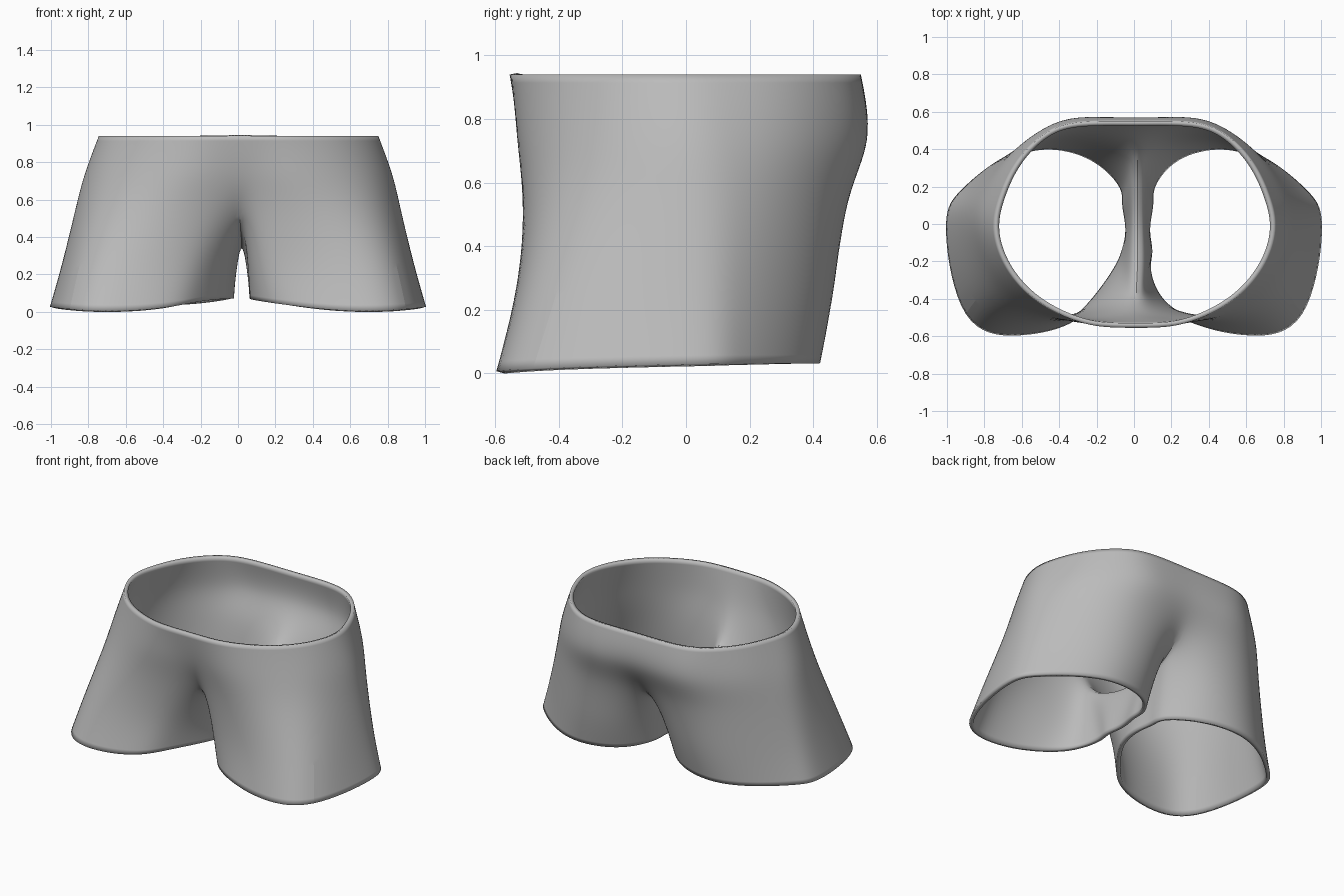
import bpy, bmesh, math
from mathutils import Vector

if "Cube" in bpy.data.objects:
    bpy.data.objects.remove(bpy.data.objects["Cube"])

# Half contours from front centre, round the outside, to back centre
HEM = [(.05, -.24), (.17, -.43), (.36, -.54), (.62, -.585), (.90, -.50), (1.0, -.02),
       (.93, .16), (.72, .34), (.48, .42), (.22, .36), (.05, .20)]
HEM_Z = [.07, .055, .025, 0, .015, .03, .03, .03, .03, .04, .07]
THIGH = [(.04, -.28), (.14, -.43), (.34, -.50), (.60, -.525), (.85, -.42), (.935, -.02),
         (.88, .16), (.70, .35), (.46, .46), (.20, .42), (.035, .25)]
FORK = [(0, -.44), (.12, -.48), (.32, -.51), (.55, -.47), (.76, -.32), (.86, -.02),
        (.81, .18), (.66, .37), (.44, .49), (.18, .49), (0, .43)]
HIP = [(0, -.515), (.12, -.525), (.30, -.53), (.53, -.45), (.73, -.28), (.825, -.02),
       (.78, .17), (.66, .38), (.42, .56), (.20, .59), (0, .59)]
WAIST = [(0, -.555), (.14, -.55), (.30, -.52), (.52, -.41), (.68, -.23), (.745, -.03),
         (.71, .15), (.62, .34), (.45, .50), (.25, .545), (0, .548)]
INNER = 4


def contour(points, heights):
    """Outer half loop, pushed out a little to offset subdivision shrinkage."""
    p = [Vector((x, y, z)) for (x, y), z in zip(points, heights)]
    out = [v.copy() for v in p]
    for i in range(1, len(p) - 1):
        d = (2 * p[i] - p[i - 1] - p[i + 1]) / 5
        out[i] += Vector((d.x, d.y, 0))
    return out


def inner_leg(row, level):
    """Inner thigh from back centre to front centre, meeting in a low ridge."""
    pts = []
    for k in range(1, INNER + 1):
        t = k / (INNER + 1)
        arch = math.sin(math.pi * t)
        p = row[-1].lerp(row[0], t)
        if level == 2:
            p.x = 0
            p.z -= .17 * arch
        else:
            p.x += .015 * math.sin(9 * t + level)
            p.z -= .02 * arch * level
        pts.append(p)
    return pts


rows = [contour(HEM, HEM_Z), contour(THIGH, [.25] * 11), contour(FORK, [.57] * 10 + [.53]),
        contour(HIP, [.73] * 11), contour(WAIST, [.94] * 11)]
for i in range(3):
    rows[i] += inner_leg(rows[i], i)

bm = bmesh.new()
for side in (1, -1):
    # Legs are closed loops, the hip section uses the outer columns only
    grid = []
    for level, row in enumerate(rows):
        ring = []
        for i, p in enumerate(row):
            x = p.x * side
            if level < 2 and i < 2:          # uneven front fold
                x -= (.045 if side < 0 else .02) * (1 + i * .5)
            if i in (0, 10) or i > 10:       # fork drifts to one side
                x += .02
            elif level > 2:
                x += .003
            ring.append(bm.verts.new((x, p.y, p.z)))
        grid.append(ring)
    for level in range(4):
        lo, hi = grid[level], grid[level + 1]
        count = len(lo) if level < 2 else 10
        for i in range(count):
            j = (i + 1) % len(lo)
            quad = [lo[i], lo[j], hi[j], hi[i]]
            bm.faces.new(quad if side > 0 else quad[::-1])
bmesh.ops.remove_doubles(bm, verts=bm.verts, dist=.0005)

mesh = bpy.data.meshes.new("shorts")
bm.to_mesh(mesh)
bm.free()
shorts = bpy.data.objects.new("shorts", mesh)
bpy.context.collection.objects.link(shorts)

# Smooth cloth with a thin wall
sub = shorts.modifiers.new("smooth_cloth", 'SUBSURF')
sub.levels = sub.render_levels = 3
wall = shorts.modifiers.new("cloth_thickness", 'SOLIDIFY')
wall.thickness = .025
wall.offset = -1

grey = bpy.data.materials.new("plain_grey")
grey.diffuse_color = (.5, .5, .5, 1)
grey.use_nodes = True
grey.node_tree.nodes["Principled BSDF"].inputs["Base Color"].default_value = grey.diffuse_color
mesh.materials.append(grey)

bpy.context.view_layer.objects.active = shorts
shorts.select_set(True)
bpy.ops.object.shade_smooth_by_angle(angle=math.radians(60))
